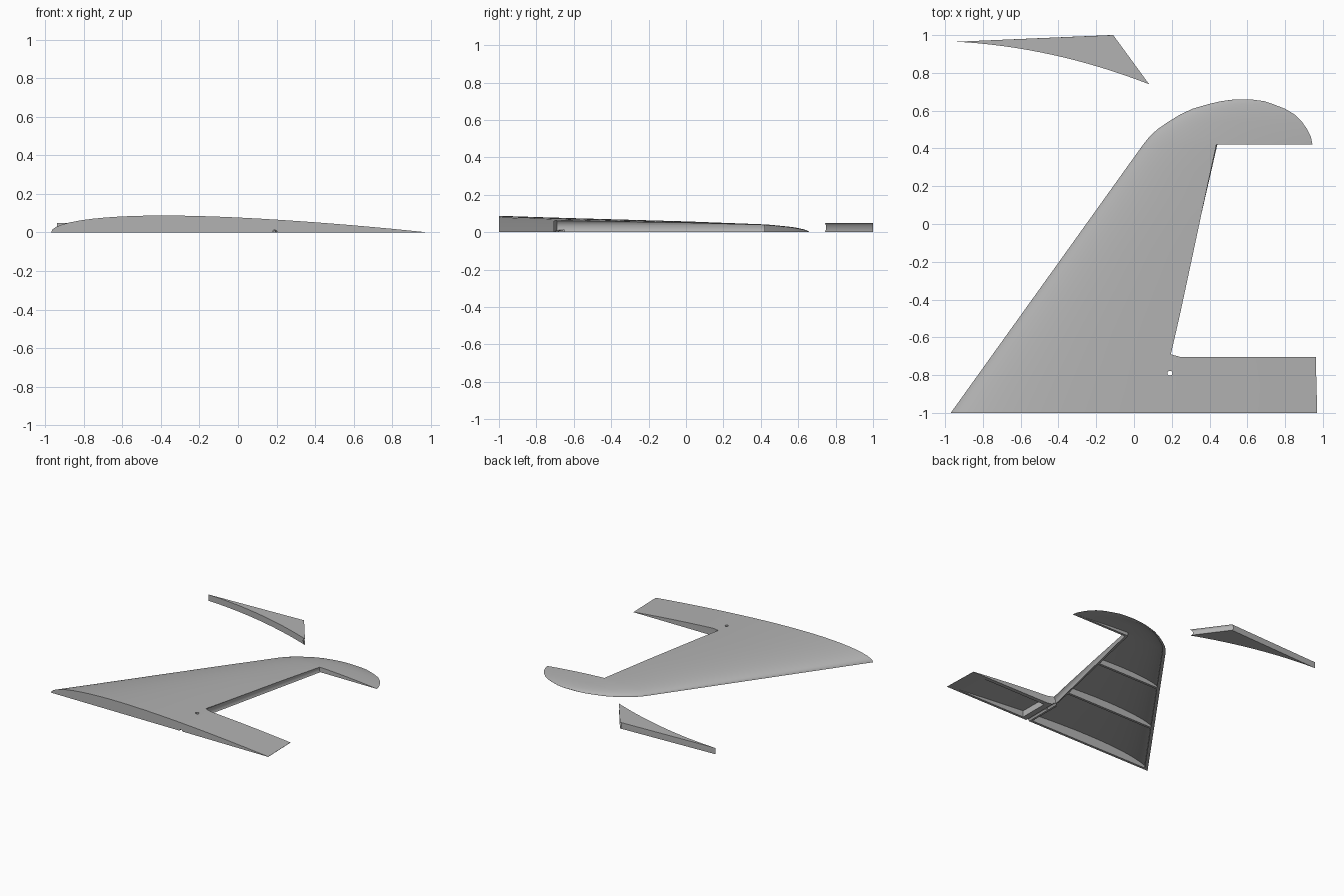
import bpy, bmesh, math

if "Cube" in bpy.data.objects:
    bpy.data.objects.remove(bpy.data.objects["Cube"])

grey = bpy.data.materials.new("plain_grey")
grey.diffuse_color = (0.45, 0.45, 0.45, 1)
grey.use_nodes = True
grey.node_tree.nodes["Principled BSDF"].inputs["Base Color"].default_value = grey.diffuse_color

# Wing stations: y, leading edge x, trailing edge x, greatest height
STATIONS = [(-1, -.97, .97, .088), (-.7, -.755, .962, .078), (0, -.253, .952, .058),
            (.42, .048, .945, .042), (.46, .08, .937, .039), (.50, .122, .918, .035),
            (.54, .18, .89, .031), (.58, .245, .85, .026), (.61, .31, .80, .020),
            (.635, .395, .735, .014), (.65, .46, .69, .008), (.658, .52, .63, .003)]
SPAN = [-1 + .142 * i for i in range(10)] + [s[0] for s in STATIONS[3:]]
CHORD = [.5 - .5 * math.cos(math.pi * i / 28) for i in range(29)]


def station(y):
    for a, b in zip(STATIONS, STATIONS[1:]):
        if y <= b[0]:
            t = (y - a[0]) / (b[0] - a[0])
            return [p + (q - p) * t for p, q in zip(a[1:], b[1:])]
    return STATIONS[-1][1:]


def height(x, y):
    """Half aerofoil, flat underneath."""
    x0, x1, top = station(y)
    s = min(max((x - x0) / (x1 - x0), 0), 1)
    return top * 10 * (.2969 * s ** .5 - .126 * s - .3516 * s ** 2
                       + .2843 * s ** 3 - .1015 * s ** 4)


def loft(name, loops):
    """Skin a closed solid through equal rings of points."""
    bm = bmesh.new()
    rings = [[bm.verts.new(p) for p in ring] for ring in loops]
    n = len(rings[0])
    for a, b in zip(rings, rings[1:]):
        for i in range(n):
            j = (i + 1) % n
            bm.faces.new((a[i], a[j], b[j], b[i]))
    bm.faces.new(rings[0])
    bm.faces.new(rings[-1][::-1])
    bmesh.ops.recalc_face_normals(bm, faces=bm.faces)
    me = bpy.data.meshes.new(name)
    bm.to_mesh(me)
    bm.free()
    me.materials.append(grey)
    ob = bpy.data.objects.new(name, me)
    bpy.context.collection.objects.link(ob)
    return ob


def prism(name, outline, z0, z1):
    return loft(name, [[(x, y, z) for x, y in outline] for z in (z0, z1)])


def box(name, x0, x1, y0, y1):
    return prism(name, [(x0, y0), (x1, y0), (x1, y1), (x0, y1)], -.2, .2)


def cut(target, cutter):
    """Subtract the cutter, apply, and remove it."""
    bpy.context.view_layer.objects.active = target
    mod = target.modifiers.new("cut", 'BOOLEAN')
    mod.operation, mod.solver, mod.object = 'DIFFERENCE', 'EXACT', cutter
    bpy.ops.object.modifier_apply(modifier=mod.name)
    bpy.data.objects.remove(cutter)


def smooth(ob):
    bpy.ops.object.select_all(action='DESELECT')
    ob.select_set(True)
    bpy.context.view_layer.objects.active = ob
    bpy.ops.object.shade_smooth_by_angle(angle=math.radians(30))


def wing_solid(name, ys, inset, skin, floor):
    loops = []
    for y in ys:
        x0, x1, _ = station(y)
        x0, x1 = x0 + inset, x1 - inset
        ring = [(x0, y, floor)]
        for s in CHORD[(0 if skin else 1):]:
            x = x0 + (x1 - x0) * s
            ring.append((x, y, max(height(x, y) - skin, .001)))
        ring.append((x1, y, floor))
        loops.append(ring)
    return loft(name, loops)


# Wing body
wing = wing_solid("wing_shell", SPAN, 0, 0, 0)

# Hollow underside, with ribs, spar and root walls left standing
hollow = wing_solid("hollow", [-.98] + [y for y in SPAN[1:] if y < .64], .03, .011, -.05)
for y in (-.5, -.02):
    cut(hollow, box("rib", -2, 2, y - .01, y + .01))
cut(hollow, prism("spar", [(.165, -.74), (.425, .44), (1.2, .44), (1.2, -.735)], -.2, .2))
cut(hollow, box("root_wall", .16, .25, -1.1, -.7))
cut(hollow, box("end_wall", .87, 1.2, -1.1, -.7))
cut(wing, hollow)

# Control surface bay with a concave hinge wall
rings = []
for z in [-.05] + [.01 * i for i in range(9)] + [.15]:
    d = .016 * max(0, 1 - ((z - .025) / .03) ** 2) ** .5
    rings.append([(.195 - d, -.69, z), (.25, -.705, z), (1.2, -.705, z),
                  (1.2, .42, z), (.45 - d, .42, z)])
cut(wing, loft("bay", rings))

# Pin hole through the skin and rod groove along the root
ring = [(.013 * math.cos(a * math.pi / 8), .013 * math.sin(a * math.pi / 8)) for a in range(16)]
cut(wing, prism("pin_hole", [(.19 + x, -.79 + y) for x, y in ring], -.2, .2))
cut(wing, loft("rod_groove", [[(.19 + x, y, z) for x, z in ring] for y in (-1.1, -.65)]))
smooth(wing)

# Separate curved fillet plate with a coved end
curve = []
for i in range(17):
    t = i / 16
    curve.append((-.94 + 1.02 * t, .965 - .055 * t - .17 * t * t))
rings = []
for i in range(11):
    z = .05 * i / 10
    d = .012 * max(0, 1 - ((z - .025) / .025) ** 2) ** .5
    rings.append([(x, y, z) for x, y in curve[:-1]]
                 + [(.08 - 1.8 * d, .74 + .7 * d, z), (-.11 - d, 1, z)])
plate = loft("fillet_plate", rings)
smooth(plate)
